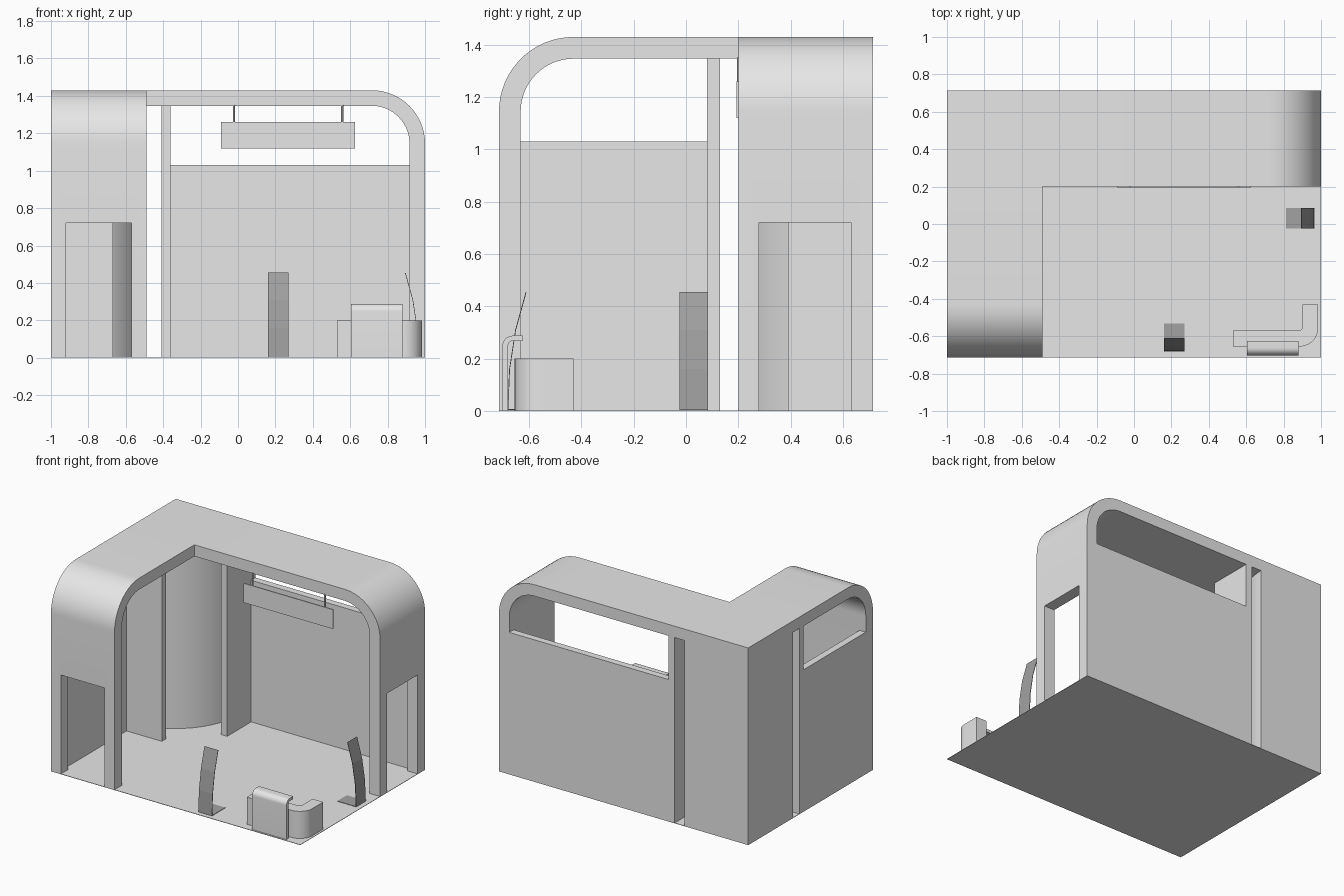
import bpy, bmesh, math
from mathutils import Vector

if "Cube" in bpy.data.objects:
    bpy.data.objects.remove(bpy.data.objects["Cube"])


def material(name, value):
    m = bpy.data.materials.new(name)
    m.diffuse_color = (value, value, value, 1)
    m.use_nodes = True
    m.node_tree.nodes["Principled BSDF"].inputs["Base Color"].default_value = m.diffuse_color
    return m


LIGHT = material("light_grey", 0.8)
DARK = material("dark_grey", 0.36)
W, D, H, T = 1.0, 0.715, 1.43, 0.083     # half width, half depth, height, shell thickness
CEIL = H - T
INX, INY = -0.49, 0.2                    # inner corner of the L-shaped roof
PANEL = 0.05


def arc(cx, cy, r, a0, a1, n=16):
    return [(cx + r * math.cos(math.radians(a0 + (a1 - a0) * i / n)),
             cy + r * math.sin(math.radians(a0 + (a1 - a0) * i / n))) for i in range(n + 1)]


def prism(name, outline, axis, a, b, mat=LIGHT, smooth=True):
    """Extrude a 2D outline along an axis from a to b."""
    place = {"x": lambda u, v: (a, u, v), "y": lambda u, v: (u, a, v), "z": lambda u, v: (u, v, a)}[axis]
    bm = bmesh.new()
    face = bm.faces.new([bm.verts.new(place(u, v)) for u, v in outline])
    ext = bmesh.ops.extrude_face_region(bm, geom=[face])
    move = Vector([b - a if k == axis else 0 for k in "xyz"])
    bmesh.ops.translate(bm, vec=move, verts=[e for e in ext["geom"] if isinstance(e, bmesh.types.BMVert)])
    bmesh.ops.recalc_face_normals(bm, faces=bm.faces)
    mesh = bpy.data.meshes.new(name)
    bm.to_mesh(mesh)
    bm.free()
    mesh.materials.append(mat)
    ob = bpy.data.objects.new(name, mesh)
    bpy.context.collection.objects.link(ob)
    if smooth:
        activate(ob)
        bpy.ops.object.shade_smooth_by_angle(angle=math.radians(30))
    return ob


def activate(ob):
    bpy.ops.object.select_all(action="DESELECT")
    ob.select_set(True)
    bpy.context.view_layer.objects.active = ob


def box(name, x0, x1, y0, y1, z0, z1, mat=LIGHT):
    return prism(name, [(x0, y0), (x1, y0), (x1, y1), (x0, y1)], "z", z0, z1, mat, False)


def cut_door(ob, x0, x1, y0, y1):
    cutter = box("door_cutter", x0, x1, y0, y1, -0.1, 0.72)
    cutter.hide_render = True
    mod = ob.modifiers.new("door", "BOOLEAN")
    mod.operation, mod.solver, mod.object = "DIFFERENCE", "EXACT", cutter
    activate(ob)
    bpy.ops.object.modifier_move_to_index(modifier="door", index=0)
    bpy.ops.object.modifier_apply(modifier="door")
    bpy.data.objects.remove(cutter, do_unlink=True)


def arch(start, end):
    """Roof strip that bends down to the floor at the positive end."""
    r = 0.285
    c, z = end - r, H - r
    return ([(start, CEIL), (start, H)] + arc(c, z, r, 90, 0)
            + [(end, 0), (end - T, 0)] + arc(c, z, r - T, 0, 90))


# floor
box("floor", -W, W, -D, D, 0, 0.003)

# two roof arms, each ending in a leg with a doorway
back = prism("back_roof_arm", arch(-W, W), "y", INY, D)
cut_door(back, 0.8, 1.1, 0.28, 0.63)
left = prism("left_roof_arm", [(-u, v) for u, v in arch(-INY, D)], "x", -W, INX)
cut_door(left, -0.92, -0.57, -0.9, -0.5)

# rounded corner store
prism("corner_store", [(-W, D)] + arc(-W, D, 0.512, 270, 360, 24), "z", 0, CEIL)

# full-height partitions and low walls
box("back_partition", -0.41, -0.36, 0.39, D, 0, CEIL)
box("left_partition", -W, -0.667, 0.08, 0.13, 0, CEIL)
box("back_low_wall", -0.36, W - T, D - PANEL, D, 0, 1.03)
box("left_low_wall", -W, -W + PANEL, -D + T, 0.08, 0, 1.03)

# hanging sign with two rods
box("sign_board", -0.09, 0.625, 0.194, 0.202, 1.12, 1.26)
for x in (-0.022, 0.558):
    prism("sign_rod", arc(x, 0.201, 0.006, 0, 315, 7), "z", 1.26, CEIL + 0.005)

# counter that turns a rounded corner
prism("counter", [(0.53, -0.57), (0.53, -0.655)] + arc(0.885, -0.555, 0.1, 270, 360)
      + [(0.985, -0.43), (0.9, -0.43)] + arc(0.88, -0.55, 0.02, 0, -90, 6), "z", 0, 0.2)

# counter front panel folding over at the top
prism("counter_panel", [(-0.68, 0), (-0.702, 0)] + arc(-0.662, 0.248, 0.04, 180, 90, 10)
      + [(-0.625, 0.288), (-0.625, 0.268)] + arc(-0.662, 0.25, 0.018, 90, 180, 8), "x", 0.605, 0.88)

# bent display stands, leaning inwards
fold = [(0.152, 0.004), (0, 0.004), (0.007, 0.16), (0.03, 0.31), (0.07, 0.455)]
strip = fold + [(0.073, 0.453), (0.033, 0.309), (0.01, 0.16), (0.004, 0.007), (0.152, 0.007)]
prism("front_stand", [(-0.683 + s, z) for s, z in strip], "x", 0.16, 0.27, DARK, False)
prism("right_stand", [(0.966 - s, z) for s, z in strip], "y", -0.025, 0.085, DARK, False)
